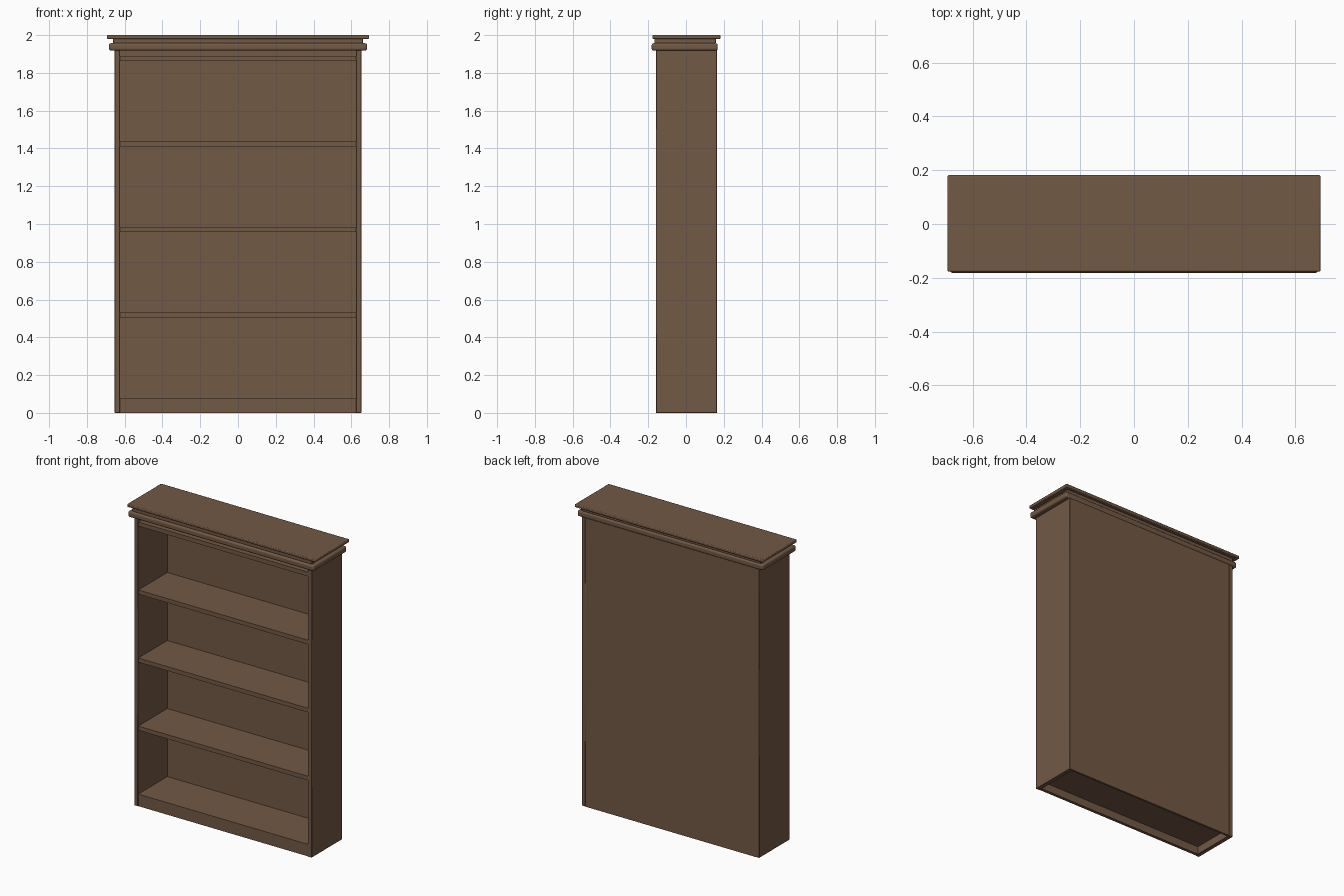
import bpy

if "Cube" in bpy.data.objects:
    bpy.data.objects.remove(bpy.data.objects["Cube"])

wood = bpy.data.materials.new("brown_wood")
wood.diffuse_color = (0.17, 0.10, 0.06, 1.0)
wood.use_nodes = True
wood.node_tree.nodes["Principled BSDF"].inputs["Base Color"].default_value = wood.diffuse_color


def board(name, x, y, z, bevel=0.0, segments=1):
    """Box from (min, max) ranges, with optional rounded edges."""
    bpy.ops.mesh.primitive_cube_add(size=1)
    ob = bpy.context.object
    ob.name = name
    ob.location = [(r[0] + r[1]) / 2 for r in (x, y, z)]
    ob.scale = [r[1] - r[0] for r in (x, y, z)]
    bpy.ops.object.transform_apply(location=False, rotation=False, scale=True)
    ob.data.materials.append(wood)
    if bevel:
        mod = ob.modifiers.new("rounding", 'BEVEL')
        mod.width = bevel
        mod.segments = segments
        bpy.ops.object.shade_smooth_by_angle()
    return ob


HALF, INNER = 0.653, 0.625       # outside and inside half widths
FRONT, BACK = -0.159, 0.164      # carcass depth
BODY_TOP = 1.92
SHELF_T = 0.028
SHELF_FRONT = FRONT + 0.004
PANEL_FRONT = BACK - 0.014

# Side panels
for side, s in (("left", -1), ("right", 1)):
    board(side + "_side_panel", sorted((s * HALF, s * INNER)),
          (FRONT, BACK), (0, BODY_TOP), 0.0015)

# Back panel between the sides
board("back_panel", (-INNER, INNER), (PANEL_FRONT, BACK), (0, BODY_TOP))

# Evenly spaced shelves, including the floor and the top board
for i in range(5):
    top = 0.08 + i * 0.4525
    front = SHELF_FRONT + 0.02 if i == 0 else SHELF_FRONT
    board(f"shelf_{i + 1}", (-INNER, INNER), (front, PANEL_FRONT),
          (top - SHELF_T, top))

# Kick board closing the front under the floor shelf
board("kick_board", (-INNER, INNER), (SHELF_FRONT, SHELF_FRONT + 0.02), (0, 0.08))

# Cornice: rounded moulding, narrower neck, top slab
board("cornice_moulding", (-0.684, 0.684), (-0.182, 0.168), (1.918, 1.957), 0.011, 3)
board("cornice_neck", (-0.661, 0.661), (-0.168, 0.158), (1.955, 1.981), 0.004, 2)
board("top_slab", (-0.693, 0.693), (-0.177, 0.182), (1.980, 2.0), 0.005, 2)
